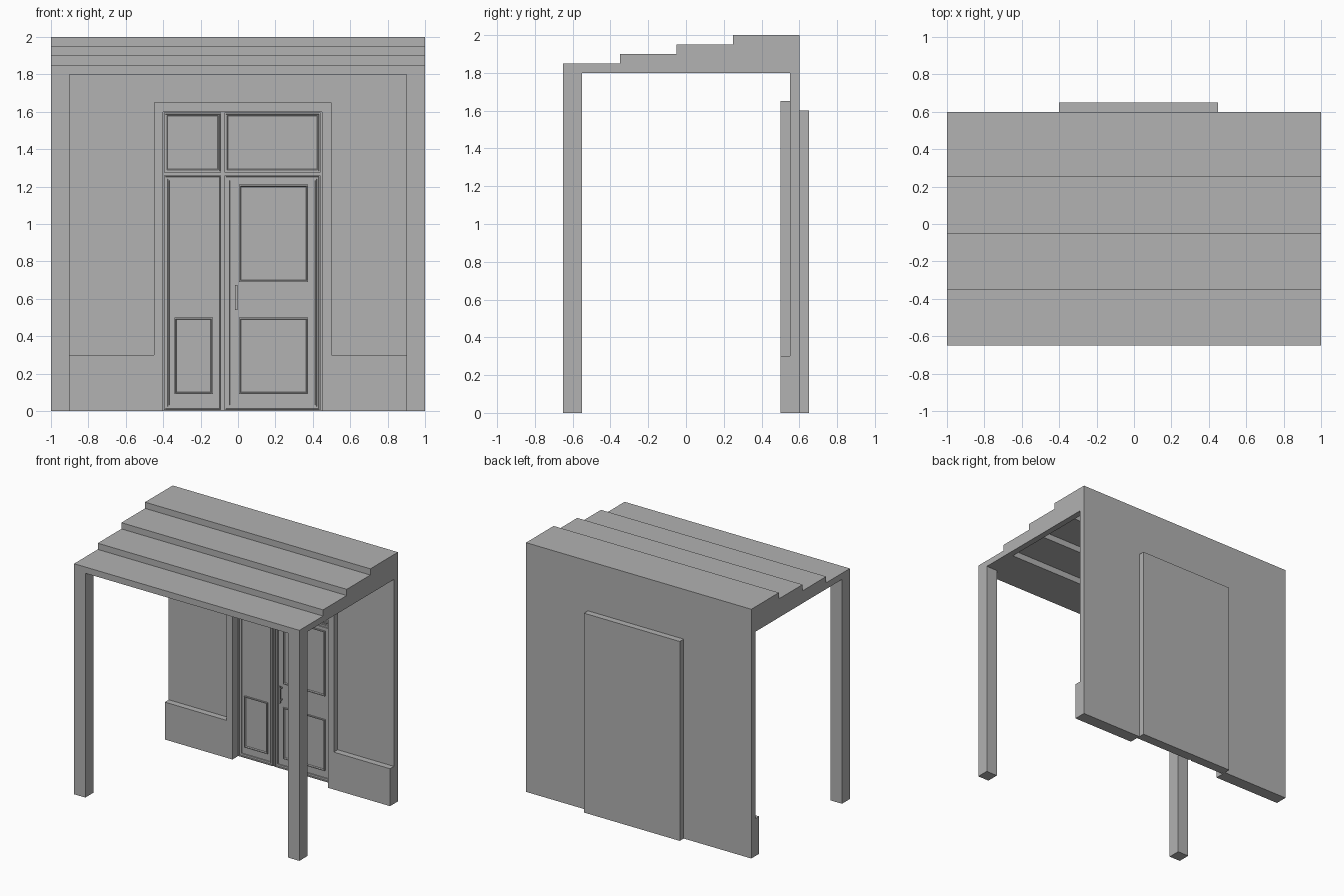
import bpy
import bmesh

cube = bpy.data.objects.get("Cube")
if cube:
    bpy.data.objects.remove(cube, do_unlink=True)

grey = bpy.data.materials.new("plain_grey")
grey.use_nodes = True
tone = (0.445, 0.445, 0.445, 1)
grey.diffuse_color = tone
grey.node_tree.nodes["Principled BSDF"].inputs["Base Color"].default_value = tone


def finish(name, bm):
    bmesh.ops.recalc_face_normals(bm, faces=bm.faces)
    mesh = bpy.data.meshes.new(name)
    bm.to_mesh(mesh)
    bm.free()
    mesh.materials.append(grey)
    obj = bpy.data.objects.new(name, mesh)
    bpy.context.collection.objects.link(obj)
    return obj


def prism(name, points, axis, start, end):
    """Extrude a closed profile along x (points are y, z) or y (points are x, z)."""
    bm = bmesh.new()
    place = (lambda a, b: (start, a, b)) if axis == "x" else (lambda a, b: (a, start, b))
    face = bm.faces.new([bm.verts.new(place(a, b)) for a, b in points])
    new = bmesh.ops.extrude_face_region(bm, geom=[face])["geom"]
    shift = (end - start, 0, 0) if axis == "x" else (0, end - start, 0)
    bmesh.ops.translate(bm, vec=shift, verts=[v for v in new if isinstance(v, bmesh.types.BMVert)])
    return finish(name, bm)


def box(name, x0, x1, y0, y1, z0, z1, steps=()):
    """Box whose front face can be inset in (width, depth) steps."""
    bm = bmesh.new()
    bmesh.ops.create_cube(bm, size=1)
    for v in bm.verts:
        v.co = (x1 if v.co.x > 0 else x0, y1 if v.co.y > 0 else y0, z1 if v.co.z > 0 else z0)
    bm.normal_update()
    front = min(bm.faces, key=lambda f: f.calc_center_median().y)
    for width, depth in steps:
        bmesh.ops.inset_individual(bm, faces=[front], thickness=width, depth=depth)
        bm.normal_update()
    return finish(name, bm)


# Stepped roof: an even shell between two side cheeks with a level lower edge
FRONT, BACK, EAVE, T = -0.65, 0.6, 1.8, 0.05
risers = [-0.35, -0.05, 0.25]
top = [(FRONT, EAVE + T)]
under = [(FRONT, EAVE)]
for i, y in enumerate(risers):
    z = EAVE + T * i
    top += [(y, z + T), (y, z + 2 * T)]
    under += [(y + T, z), (y + T, z + T)]
top.append((BACK, EAVE + 4 * T))
under.append((BACK, EAVE + 3 * T))
prism("roof_steps", top + under[::-1], "x", -0.95, 0.95)
for side, x in (("right", -1), ("left", 0.95)):
    prism(side + "_roof_cheek", top + [(BACK, EAVE), (FRONT, EAVE)], "x", x, x + T)

# Front posts
for side, x in (("right", -1), ("left", 0.9)):
    box(side + "_front_post", x, x + 0.1, FRONT, FRONT + 0.1, 0, EAVE)

# Back wall with a door opening, and the thicker plinth and door surround
L, R, HEAD = -0.4, 0.45, 1.6
opening = [(R, 0), (R, HEAD), (L, HEAD), (L, 0)]
prism("back_wall", [(-1, 0), (-1, EAVE), (-0.95, EAVE), (-0.95, 1.95), (0.95, 1.95),
                    (0.95, EAVE), (1, EAVE), (1, 0)] + opening, "y", 0.55, BACK)
prism("plinth_and_door_surround",
      [(-1, 0), (-1, 0.3), (L - T, 0.3), (L - T, HEAD + T), (R + T, HEAD + T),
       (R + T, 0.3), (1, 0.3), (1, 0)] + opening, "y", 0.5, 0.55)
box("door_backing", L, R, 0.58, 0.65, 0, HEAD)

# Door leaves and transom lights, each with a stepped frame
Y = 0.565
leaf = [(0.01, 0), (0.002, -0.008), (0.014, 0), (0.002, 0.006), (0.01, 0), (0.002, -0.006)]
light = [(0.01, 0), (0.002, -0.008), (0.008, 0), (0.006, -0.004)]
for side, x0, x1 in (("right", -0.395, -0.09), ("left", -0.072, 0.44)):
    box(side + "_door_leaf", x0, x1, Y, 0.6, 0.005, 1.26, leaf)
    box(side + "_transom_light", x0, x1, Y, 0.6, 1.275, 1.595, light)

# Moulded panels on the leaves
moulding = [(0.01, 0), (0.006, -0.009), (0.006, 0)]
for name, x0, x1, z0, z1 in (
        ("right_lower_panel", -0.34, -0.135, 0.09, 0.5),
        ("left_lower_panel", 0.005, 0.375, 0.09, 0.5),
        ("left_upper_panel", 0.005, 0.375, 0.69, 1.21)):
    box(name, x0, x1, Y - 0.004, 0.59, z0, z1, moulding)

# Pull handle on two short stems
box("handle_bar", -0.017, -0.003, 0.535, 0.547, 0.54, 0.675)
for name, z in (("lower", 0.555), ("upper", 0.65)):
    box(name + "_handle_stem", -0.015, -0.005, 0.547, 0.58, z, z + 0.01)
